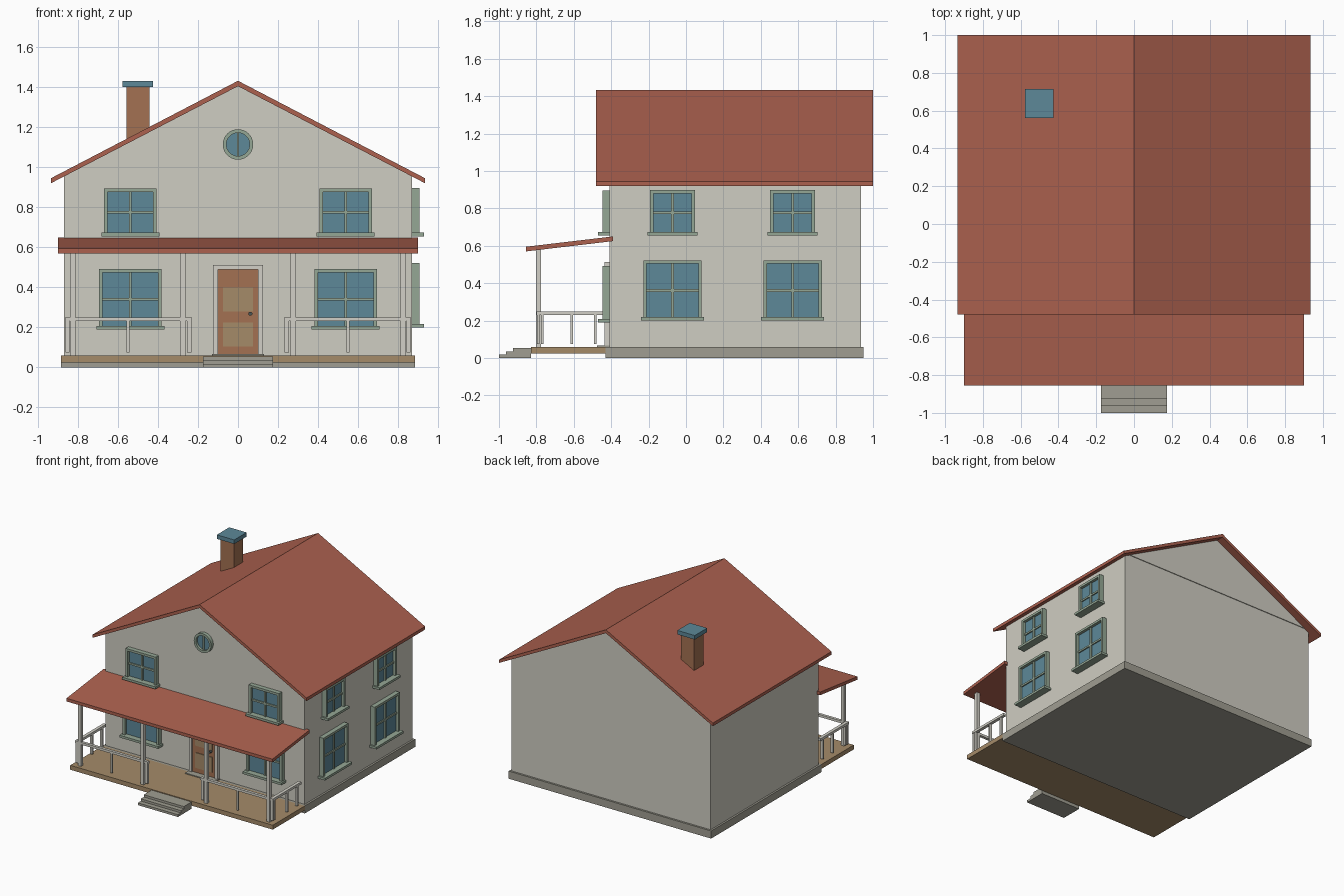
import bpy, bmesh, math

cube = bpy.data.objects.get("Cube")
if cube:
    bpy.data.objects.remove(cube, do_unlink=True)


def material(name, r, g, b):
    lin = [((c / 255 + 0.055) / 1.055) ** 2.4 for c in (r, g, b)] + [1]
    m = bpy.data.materials.new(name)
    m.use_nodes = True
    m.diffuse_color = lin
    m.node_tree.nodes["Principled BSDF"].inputs["Base Color"].default_value = lin
    return m


WALL = material("cream wall", 207, 205, 194)
PALE = material("pale trim", 210, 208, 199)
ROOF = material("red roof", 172, 97, 79)
STONE = material("grey stone", 160, 158, 146)
WOOD = material("tan wood", 165, 139, 105)
BROWN = material("brown", 164, 113, 82)
GREEN = material("green frame", 149, 167, 149)
GLASS = material("blue glass", 93, 136, 152)
DARK = material("dark metal", 75, 85, 85)

# Wall frames: (along, outward, up) to world
WALL_FRONT, WALL_SIDE = -0.41, 0.87


def world(x, y, z):
    return (x, y, z)


def on_front(u, d, z):
    return (u, WALL_FRONT - d, z)


def on_side(u, d, z):
    return (WALL_SIDE + d, u, z)


def finish(name, bm, mat):
    bmesh.ops.recalc_face_normals(bm, faces=bm.faces)
    mesh = bpy.data.meshes.new(name)
    bm.to_mesh(mesh)
    bm.free()
    mesh.materials.append(mat)
    ob = bpy.data.objects.new(name, mesh)
    bpy.context.collection.objects.link(ob)
    return ob


def extrude(bm, points, direction):
    face = bm.faces.new([bm.verts.new(p) for p in points])
    new = bmesh.ops.extrude_face_region(bm, geom=[face])["geom"]
    bmesh.ops.translate(bm, vec=direction,
                        verts=[v for v in new if isinstance(v, bmesh.types.BMVert)])


def boxes(name, mat, ranges, place=world):
    bm = bmesh.new()
    for x0, x1, y0, y1, z0, z1 in ranges:
        corners = [place(x, y, z0) for x, y in ((x0, y0), (x1, y0), (x1, y1), (x0, y1))]
        extrude(bm, corners, (0, 0, z1 - z0))
    return finish(name, bm, mat)


def profile_y(name, mat, pts, y0, y1):
    bm = bmesh.new()
    extrude(bm, [(x, y0, z) for x, z in pts], (0, y1 - y0, 0))
    return finish(name, bm, mat)


def disc(name, mat, r, x, z, d0, d1, inner=0, sides=32):
    bm = bmesh.new()
    ring = [(math.cos(2 * math.pi * i / sides), math.sin(2 * math.pi * i / sides))
            for i in range(sides)]

    def loop(rad, d):
        return [bm.verts.new(on_front(x + rad * c, d, z + rad * s)) for c, s in ring]

    def bridge(a, b):
        for i in range(sides):
            j = (i + 1) % sides
            bm.faces.new((a[i], a[j], b[j], b[i]))
    back, front = loop(r, d0), loop(r, d1)
    bridge(back, front)
    if inner:
        ib, inf = loop(inner, d0), loop(inner, d1)
        bridge(ib, inf)
        bridge(front, inf)
        bridge(back, ib)
    else:
        bm.faces.new(back)
        bm.faces.new(front)
    return finish(name, bm, mat)


def window(name, place, u, half, z0, z1):
    f, m, sill = 0.018, 0.007, 0.018
    lo, hi, zm = z0 + sill, z1 - f, (z0 + sill + z1 - f) / 2
    boxes(name + "_frame", GREEN, [
        (u - half, u - half + f, 0, 0.036, z0, z1),
        (u + half - f, u + half, 0, 0.036, z0, z1),
        (u - half + f, u + half - f, 0, 0.036, hi, z1),
        (u - half - 0.013, u + half + 0.013, 0, 0.06, z0, lo)], place)
    boxes(name + "_bars", GREEN, [
        (u - m, u + m, 0, 0.024, lo, hi),
        (u - half + f, u + half - f, 0, 0.023, zm - m, zm + m)], place)
    boxes(name + "_glass", GLASS, [(u - half + f, u + half - f, 0, 0.014, lo, hi)], place)


# House body
boxes("foundation", STONE, [(-0.885, 0.885, -0.43, 0.95, 0, 0.06)])
boxes("walls", WALL, [(-0.87, 0.87, WALL_FRONT, 0.935, 0.06, 0.955)])
profile_y("wall_top", WALL, [(-0.87, 0.955), (0.87, 0.955), (0.83, 0.975), (-0.83, 0.975)],
          WALL_FRONT, 0.935)
profile_y("gable", WALL, [(-0.83, 0.975), (0.83, 0.975), (0, 1.408)],
          WALL_FRONT - 0.006, 0.941)

# Main roof and chimney
profile_y("roof", ROOF, [(-0.935, 0.92), (0, 1.405), (0.935, 0.92),
                         (0.935, 0.945), (0, 1.432), (-0.935, 0.945)], -0.48, 1.0)
boxes("chimney", BROWN, [(-0.557, -0.443, 0.58, 0.695, 1.08, 1.4)])
boxes("chimney_cap", GLASS, [(-0.577, -0.425, 0.56, 0.715, 1.4, 1.432)])

# Porch
boxes("porch_floor", WOOD, [(-0.885, 0.885, -0.83, -0.43, 0.025, 0.06)])
bm = bmesh.new()
extrude(bm, [(-0.9, -0.855, 0.57), (-0.9, -0.39, 0.625),
             (-0.9, -0.39, 0.65), (-0.9, -0.855, 0.595)], (1.8, 0, 0))
finish("porch_roof", bm, ROOF)
boxes("steps", STONE, [(-0.175, 0.175, -1 + 0.037 * i, -0.83, 0.018 * i, 0.018 * (i + 1))
                       for i in range(3)])
boxes("porch_posts", PALE, [(x - 0.014, x + 0.014, -0.802, -0.775, 0.06, 0.58)
                            for x in (-0.825, -0.277, 0.277, 0.825)])
for side, s in (("right", -1), ("left", 1)):
    def mirrored(x, y, z, s=s):
        return (s * x, y, z)
    boxes(side + "_rails", PALE, [(0.23, 0.865, -0.8, -0.778, 0.231, 0.25),
                                  (0.84, 0.865, -0.778, -0.445, 0.231, 0.25)], mirrored)
    boxes(side + "_balusters", PALE,
          [(x - w, x + w, -0.796, -0.782, 0.075, 0.231)
           for x, w in ((0.243, 0.011), (0.55, 0.007), (0.852, 0.011))] +
          [(0.842, 0.862, y - 0.007, y + 0.007, 0.075, 0.231)
           for y in (-0.768, -0.61, -0.485)], mirrored)

# Door
boxes("door_frame", PALE, [(-0.125, -0.1, 0, 0.025, 0.06, 0.512),
                           (0.1, 0.125, 0, 0.025, 0.06, 0.512),
                           (-0.1, 0.1, 0, 0.025, 0.49, 0.512)], on_front)
boxes("door", BROWN, [(-0.1, 0.1, 0, 0.014, 0.06, 0.49)], on_front)
boxes("door_panels", WOOD, [(-0.075, 0.075, 0.014, 0.02, z, z + 0.12)
                            for z in (0.105, 0.28)], on_front)
boxes("door_sill", STONE, [(-0.13, 0.13, 0, 0.065, 0.06, 0.067)], on_front)
disc("door_knob", DARK, 0.01, 0.062, 0.268, 0.014, 0.035, sides=12)

# Windows: two per floor on the front and on the left wall
for side, s in (("right", -1), ("left", 1)):
    window("front_upper_window_" + side, on_front, s * 0.538, 0.132, 0.655, 0.895)
    window("front_lower_window_" + side, on_front, s * 0.538, 0.157, 0.19, 0.492)
for end, y in (("front", -0.072), ("rear", 0.57)):
    window("side_upper_window_" + end, on_side, y, 0.12, 0.655, 0.897)
    window("side_lower_window_" + end, on_side, y, 0.156, 0.2, 0.522)

# Round gable window
disc("round_window_frame", GREEN, 0.076, 0, 1.114, 0, 0.034, inner=0.058)
disc("round_window_glass", GLASS, 0.059, 0, 1.114, 0, 0.014)
boxes("round_window_bar", GREEN, [(-0.006, 0.006, 0.01, 0.024, 1.057, 1.171)], on_front)
